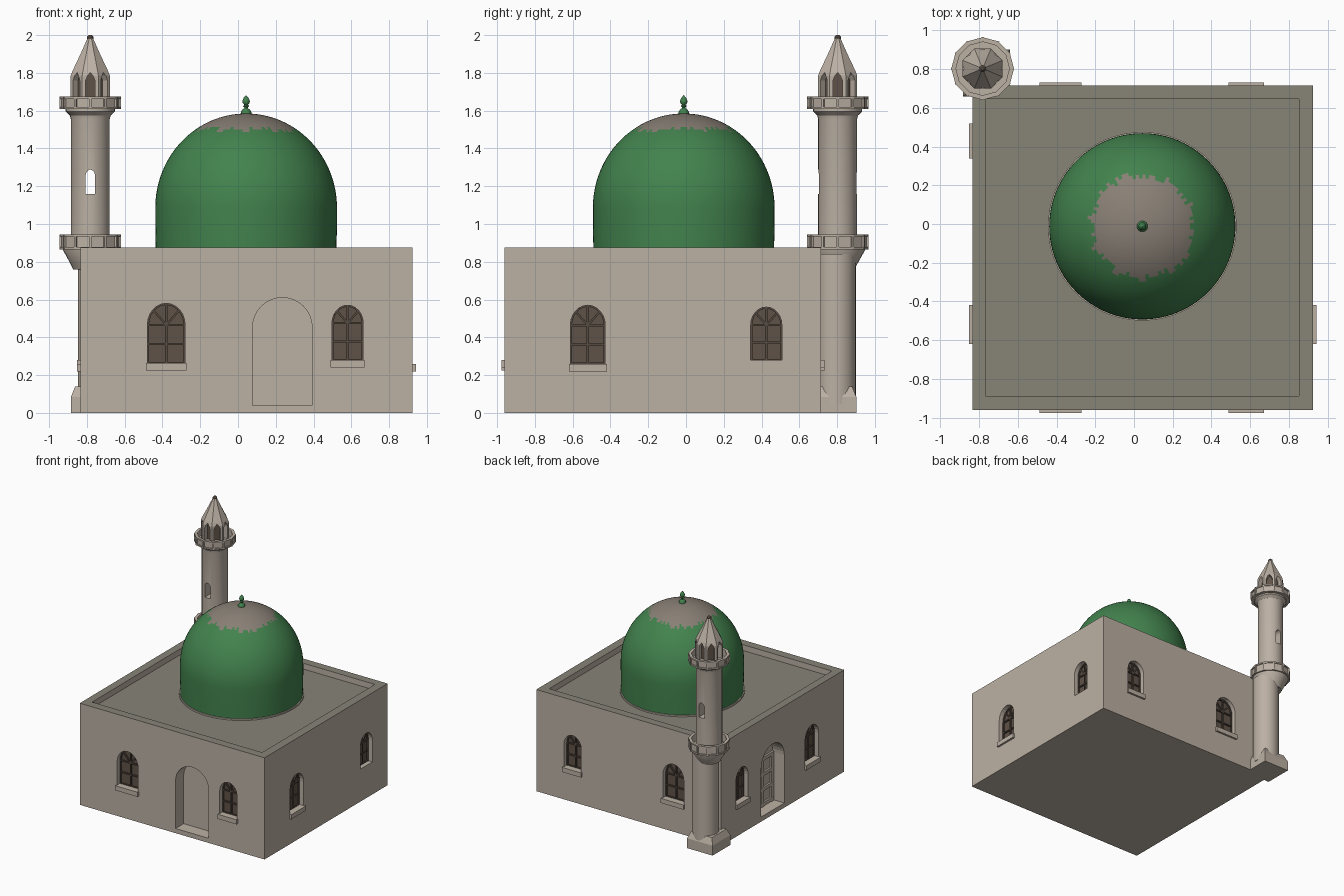
import bpy, bmesh, math, random
from math import cos, sin, pi

if "Cube" in bpy.data.objects:
    bpy.data.objects.remove(bpy.data.objects["Cube"])

random.seed(4)


def material(name, rgb):
    m = bpy.data.materials.new(name)
    m.diffuse_color = (*rgb, 1)
    m.use_nodes = True
    m.node_tree.nodes["Principled BSDF"].inputs["Base Color"].default_value = m.diffuse_color
    return m


STONE = material("warm stone", (0.50, 0.435, 0.37))
ROOF = material("grey roof", (0.245, 0.232, 0.185))
GREEN = material("dome green", (0.055, 0.225, 0.075))
CAP = material("worn dome grey", (0.25, 0.215, 0.18))
BROWN = material("window brown", (0.115, 0.085, 0.065))
BAR = material("dark bar brown", (0.09, 0.067, 0.052))


def finish(bm, name, mats, smooth=None):
    bmesh.ops.remove_doubles(bm, verts=bm.verts, dist=1e-5)
    bmesh.ops.recalc_face_normals(bm, faces=bm.faces)
    me = bpy.data.meshes.new(name)
    bm.to_mesh(me)
    bm.free()
    ob = bpy.data.objects.new(name, me)
    bpy.context.collection.objects.link(ob)
    for m in mats:
        me.materials.append(m)
    if smooth:
        bpy.ops.object.select_all(action='DESELECT')
        ob.select_set(True)
        bpy.context.view_layer.objects.active = ob
        bpy.ops.object.shade_smooth_by_angle(angle=math.radians(smooth))
    return ob


def prism(bm, P, loop, d0, d1):
    """Extrude a (u, z) outline between depths d0 and d1 of a wall frame P."""
    a = [bm.verts.new(P(u, d0, z)) for u, z in loop]
    b = [bm.verts.new(P(u, d1, z)) for u, z in loop]
    bm.faces.new(a)
    bm.faces.new(b)
    for i in range(len(a)):
        j = (i + 1) % len(a)
        bm.faces.new((a[i], a[j], b[j], b[i]))


def rect(u0, u1, z0, z1):
    return [(u0, z0), (u1, z0), (u1, z1), (u0, z1)]


def arch(u, w, z0, z1, rise=1.15, n=12):
    h = w / 2
    s = z1 - h * rise
    return [(u - h, z0), (u + h, z0)] + [
        (u + h * cos(pi * i / n), s + h * rise * sin(pi * i / n)) for i in range(n + 1)]


def bar(bm, P, p, q, t, d0, d1):
    dx, dz = q[0] - p[0], q[1] - p[1]
    k = t / 2 / math.hypot(dx, dz)
    ox, oz = -dz * k, dx * k
    prism(bm, P, [(p[0] + ox, p[1] + oz), (q[0] + ox, q[1] + oz),
                  (q[0] - ox, q[1] - oz), (p[0] - ox, p[1] - oz)], d0, d1)


def lathe(name, prof, n, c, mat, smooth=None, phase=0.0):
    bm = bmesh.new()
    rings = [[bm.verts.new((c[0] + max(r, 1e-4) * cos(phase + 2 * pi * i / n),
                            c[1] + max(r, 1e-4) * sin(phase + 2 * pi * i / n), z))
              for i in range(n)] for r, z in prof]
    for a, b in zip(rings, rings[1:]):
        for i in range(n):
            bm.faces.new((a[i], a[(i + 1) % n], b[(i + 1) % n], b[i]))
    bm.faces.new(rings[0])
    bm.faces.new(rings[-1])
    return finish(bm, name, [mat], smooth)


def cut(ob, cutter_bm):
    cutter = finish(cutter_bm, "cutter", [STONE])
    cutter.hide_render = True
    mod = ob.modifiers.new("cut", 'BOOLEAN')
    mod.object, mod.operation, mod.solver = cutter, 'DIFFERENCE', 'EXACT'
    dg = bpy.context.evaluated_depsgraph_get()
    me = bpy.data.meshes.new_from_object(ob.evaluated_get(dg))
    ob.modifiers.clear()
    ob.data = me
    bpy.data.objects.remove(cutter)


# Wall frames: u along the wall, d outward, z up
X0, X1, Y0, Y1, H, RZ = -0.835, 0.925, -0.96, 0.715, 0.875, 0.825
WALLS = {
    "front": lambda u, d, z: (u, Y0 - d, z),
    "back": lambda u, d, z: (u, Y1 + d, z),
    "left": lambda u, d, z: (X0 - d, u, z),
    "right": lambda u, d, z: (X1 + d, u, z),
}
# wall, centre, width, bottom, top, has sill
WINDOWS = [
    ("front", -0.38, 0.20, 0.265, 0.58, True), ("front", 0.58, 0.165, 0.28, 0.57, True),
    ("right", -0.52, 0.185, 0.26, 0.57, True), ("right", 0.425, 0.165, 0.28, 0.56, False),
    ("back", -0.38, 0.20, 0.265, 0.58, True), ("back", 0.58, 0.165, 0.28, 0.57, True),
    ("left", -0.52, 0.185, 0.26, 0.57, True), ("left", 0.43, 0.165, 0.28, 0.57, True),
]
DOORS = [("front", 0.235, 0.315, 0.04, 0.61), ("left", 0.012, 0.315, 0.04, 0.61)]

# Main hall with roof recess, window and door niches
bm = bmesh.new()
prism(bm, WALLS["front"], rect(X0, X1, 0, H), 0, Y0 - Y1)
hall = finish(bm, "hall", [STONE, ROOF])
bm = bmesh.new()
prism(bm, lambda u, d, z: (u, d, z), rect(-0.768, 0.852, RZ, 1.0), -0.888, 0.645)
for wall, u, w, z0, z1, _ in WINDOWS:
    prism(bm, WALLS[wall], arch(u, w, z0, z1), -0.06, 0.05)
for wall, u, w, z0, z1 in DOORS:
    prism(bm, WALLS[wall], arch(u, w, z0, z1, 1.0, 16), -0.11, 0.05)
cut(hall, bm)
for p in hall.data.polygons:
    p.material_index = 1 if p.normal.z > 0.9 and p.center.z > 0.75 else 0

# Windows: pane, lattice bars and sill
for wall, u, w, z0, z1, sill in WINDOWS:
    P = WALLS[wall]
    bm = bmesh.new()
    prism(bm, P, arch(u, w, z0, z1), -0.07, -0.05)
    finish(bm, wall + "_window_pane", [BROWN])
    bm = bmesh.new()
    h, s = w / 2, z1 - w / 2 * 1.15
    t, d0, d1 = 0.011, -0.055, -0.038
    bar(bm, P, (u, z0), (u, z1), t, d0, d1)
    for z in (z0 + (s - z0) * 0.5, s):
        bar(bm, P, (u - h, z), (u + h, z), t, d0, d1)
    for k in (-1, 1):
        bar(bm, P, (u, s), (u + k * h * 0.7, s + h * 0.8), t, d0, d1)
    loop = arch(u, w - 0.006, z0, z1 - 0.003)
    for p, q in zip(loop, loop[1:] + loop[:1]):
        bar(bm, P, p, q, t, d0, d1)
    finish(bm, wall + "_window_lattice", [BAR])
    if sill:
        bm = bmesh.new()
        prism(bm, P, rect(u - h - 0.008, u + h + 0.008, z0 - 0.04, z0), -0.03, 0.017)
        finish(bm, wall + "_window_sill", [STONE])

# Panelled side door
bm = bmesh.new()
P = WALLS["left"]
for k in (-1, 0, 1):
    bar(bm, P, (0.012 + k * 0.135, 0.04), (0.012 + k * 0.135, 0.45 if k else 0.6), 0.03, -0.115, -0.095)
for z in (0.06, 0.19, 0.32, 0.45):
    bar(bm, P, (-0.14, z), (0.164, z), 0.03, -0.115, -0.094)
finish(bm, "side_door_panels", [STONE])

# Dome with worn crown, base ring and finial
DC = (0.043, -0.012)
N = 32
prof = [(0.478, RZ - 0.01), (0.479, 0.9), (0.481, 1.0)] + [
    (0.481 * cos(pi / 2 * i / N), 1.085 + 0.5 * sin(pi / 2 * i / N)) for i in range(N + 1)]
dome = lathe("dome", prof, 96, DC, GREEN, 40)
dome.data.materials.append(CAP)
edge = [0.265 + random.uniform(-0.018, 0.018) for _ in range(96)]
for p in dome.data.polygons:
    x, y = p.center.x - DC[0], p.center.y - DC[1]
    sector = int((math.atan2(y, x) + pi) / (2 * pi) * 96) % 96
    if p.center.z > 1.3 and math.hypot(x, y) < edge[sector]:
        p.material_index = 1
lathe("dome_base_ring", [(0.487, RZ - 0.01), (0.487, RZ + 0.012), (0.47, RZ + 0.012)], 96, DC, STONE)
lathe("dome_finial", [(0.028, 1.575), (0.028, 1.592), (0.02, 1.606), (0.009, 1.613), (0.009, 1.617),
                      (0.016, 1.624), (0.01, 1.631), (0.018, 1.641), (0.02, 1.65), (0.013, 1.668),
                      (0.0, 1.682)], 16, DC, GREEN, 50)

# Minaret base and shafts
MC = (-0.782, 0.803)
lathe("minaret_base", [(0.172, 0), (0.172, 0.085), (0.14, 0.14)], 4, (-0.763, 0.78), STONE, None, pi / 4)
lathe("minaret_lower_shaft", [(0.106, 0.05), (0.106, 0.84)], 32, (-0.742, 0.793), STONE, 35)
lathe("minaret_corbel", [(0.09, 0.76), (0.105, 0.79), (0.148, 0.868), (0.148, 0.88)], 32, MC, STONE, 30)
shaft = lathe("minaret_upper_shaft", [(0.103, 0.86), (0.103, 1.555), (0.108, 1.575), (0.13, 1.595),
                                      (0.13, 1.615)], 32, MC, STONE, 30)
bm = bmesh.new()
prism(bm, lambda u, d, z: (MC[0] + u, MC[1] + d, z), arch(0, 0.052, 1.16, 1.288, 1.5), -0.2, 0.2)
cut(shaft, bm)

# Two galleries: deck, parapet panels, rails and posts
for name, z, h in (("lower", 0.865, 0.08), ("upper", 1.608, 0.067)):
    lathe(name + "_gallery_deck", [(0.162, z), (0.162, z + 0.012), (0.10, z + 0.012)], 12, MC, STONE)
    lathe(name + "_gallery_parapet", [(0.154, z + 0.01), (0.154, z + h - 0.012), (0.162, z + h - 0.012),
                                      (0.162, z + h), (0.138, z + h), (0.138, z + 0.01)], 12, MC, STONE)
    bm = bmesh.new()
    for i in range(12):
        a = 2 * pi * i / 12
        P = lambda u, d, zz: (MC[0] + d * cos(a) - u * sin(a), MC[1] + d * sin(a) + u * cos(a), zz)
        prism(bm, P, rect(-0.006, 0.006, z, z + h - 0.002), 0.145, 0.163)
    finish(bm, name + "_gallery_posts", [STONE])

# Lantern with pointed openings and spire
lantern = lathe("lantern", [(0.112, 1.615), (0.112, 1.785), (0.102, 1.81), (0.056, 1.90), (0.02, 1.975),
                            (0.016, 1.985)], 8, MC, STONE, None, pi / 8)
bm = bmesh.new()
for i in range(8):
    a = 2 * pi * i / 8
    P = lambda u, d, zz: (MC[0] + d * cos(a) - u * sin(a), MC[1] + d * sin(a) + u * cos(a), zz)
    prism(bm, P, [(-0.025, 1.65), (0.025, 1.65), (0.025, 1.76), (0.014, 1.785), (0, 1.802),
                  (-0.014, 1.785), (-0.025, 1.76)], 0.063, 0.15)
cut(lantern, bm)
lathe("lantern_core", [(0.072, 1.64), (0.072, 1.80)], 8, MC, BROWN, None, pi / 8)
lathe("spire_tip", [(0.018, 1.98), (0.018, 1.99), (0.008, 2.0)], 12, MC, BROWN)
